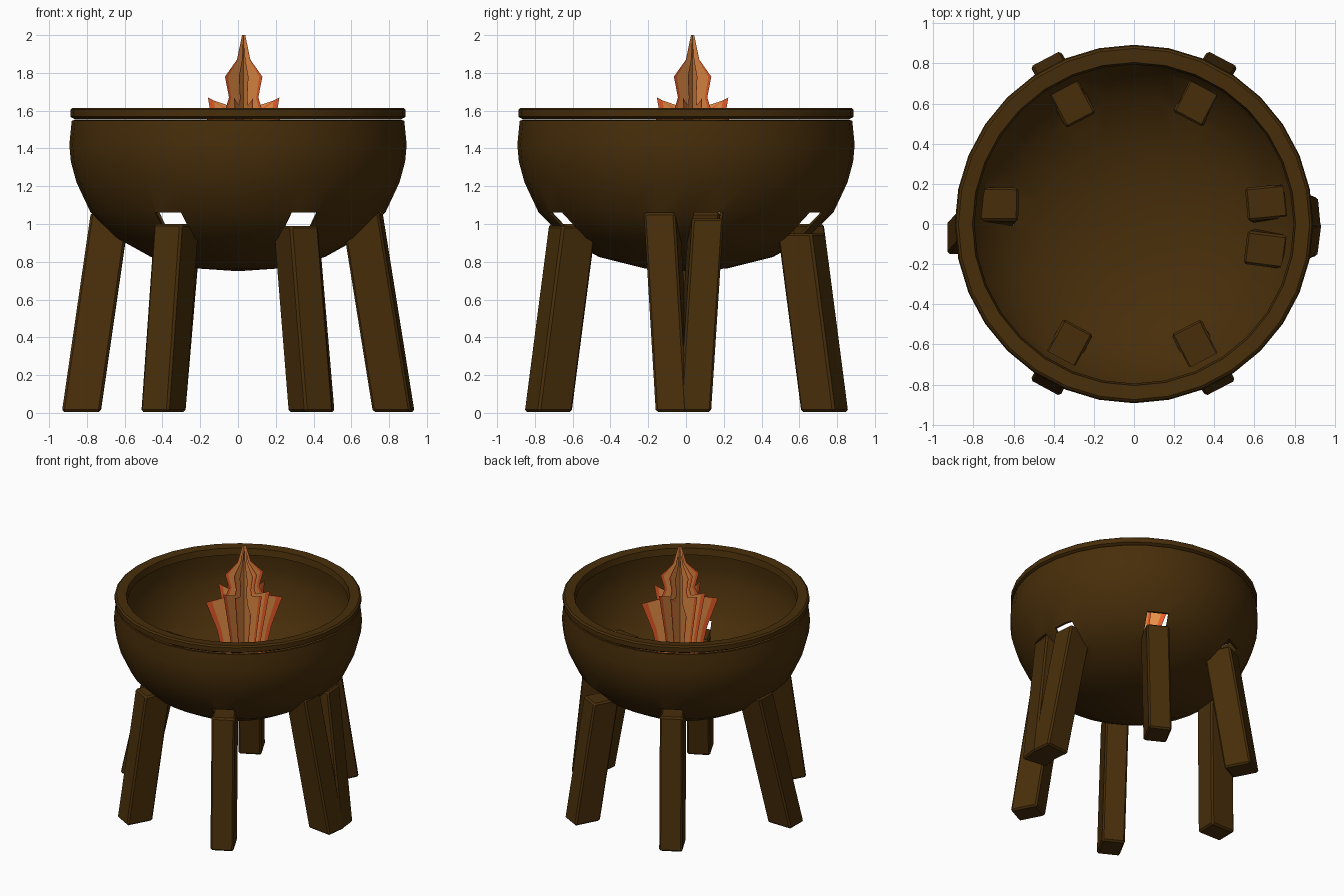
import bpy, bmesh, math
from mathutils import Vector

cube = bpy.data.objects.get("Cube")
if cube:
    bpy.data.objects.remove(cube)


def material(name, color):
    mat = bpy.data.materials.new(name)
    mat.use_nodes = True
    mat.diffuse_color = (*color, 1)
    bsdf = mat.node_tree.nodes["Principled BSDF"]
    bsdf.inputs["Base Color"].default_value = (*color, 1)
    bsdf.inputs["Roughness"].default_value = 0.8
    return mat


brown = material("dark_brown", (0.064, 0.027, 0.003))
amber = material("flame_amber", (0.78, 0.27, 0.06))
red = material("flame_red", (0.9, 0.12, 0.025))


def finish(name, bm, *mats):
    mesh = bpy.data.meshes.new(name)
    bm.to_mesh(mesh)
    bm.free()
    obj = bpy.data.objects.new(name, mesh)
    bpy.context.collection.objects.link(obj)
    for mat in mats:
        mesh.materials.append(mat)
    return obj


def revolve(name, profile, closed, steps=32):
    """Spin a (radius, height) profile around the z axis."""
    bm = bmesh.new()
    verts = [bm.verts.new((r, 0, z)) for r, z in profile]
    pairs = list(zip(verts, verts[1:]))
    if closed:
        pairs.append((verts[-1], verts[0]))
    edges = [bm.edges.new(p) for p in pairs]
    bmesh.ops.spin(bm, geom=verts + edges, cent=(0, 0, 0), axis=(0, 0, 1),
                   angle=math.tau, steps=steps)
    bmesh.ops.remove_doubles(bm, verts=bm.verts, dist=0.0005)
    bmesh.ops.recalc_face_normals(bm, faces=bm.faces)
    return finish(name, bm, brown)


def post(name, foot, head, low, high, outward=0.0, width=0.168):
    """Slanted square post following the line from foot to head."""
    foot, head = Vector(foot), Vector(head)
    radial = (foot + head).normalized()
    side = Vector((-radial.y, radial.x))
    outer, inner = 0.102 + outward, -0.102
    bm = bmesh.new()
    rings = []
    for z in (low, high):
        c = foot.lerp(head, z)
        corners = [(outer, 1), (inner, 1), (inner, -1), (outer, -1)]
        rings.append([bm.verts.new((*(c + radial * a + side * b * width / 2), z))
                      for a, b in corners])
    bm.faces.new(rings[0])
    bm.faces.new(rings[1])
    for i in range(4):
        j = (i + 1) % 4
        bm.faces.new((rings[0][i], rings[0][j], rings[1][j], rings[1][i]))
    bmesh.ops.recalc_face_normals(bm, faces=bm.faces)
    return finish(name, bm, brown)


# Thin-walled bowl
outer_wall = [(0, .75), (.22, .765), (.46, .825), (.64, .925), (.78, 1.06),
              (.855, 1.22), (.885, 1.33), (.893, 1.42), (.88, 1.548)]
inner_wall = [(max(r - .012, 0), z + .016 * (1 - r)) for r, z in outer_wall]
bowl = revolve("bowl", outer_wall + inner_wall[::-1], closed=False)

# Raised lip sitting on the bowl
rim = revolve("rim", [(.86, 1.552), (.888, 1.568), (.888, 1.605), (.875, 1.615),
                      (.805, 1.61), (.795, 1.56), (.83, 1.552)], closed=True)

# Legs: (foot xy, head xy, top height), with openings in the bowl above each head
legs = {
    "front_right_leg": ((-.395, -.73), (-.325, -.6), 1.0),
    "front_left_leg": ((.385, -.73), (.305, -.6), .99),
    "back_right_leg": ((-.395, .735), (-.31, .605), 1.0),
    "back_left_leg": ((.395, .735), (.31, .605), .95),
    "right_leg": ((-.83, -.07), (-.685, .09), 1.06),
    "left_leg_a": ((.825, -.065), (.665, -.125), 1.06),
    "left_leg_b": ((.825, .04), (.665, .105), 1.03),
}
for name, (foot, head, top) in legs.items():
    cutter = post("leg_opening", foot, head, 0.72, 1.06, outward=0.06, width=0.155)
    cut = bowl.modifiers.new("opening", 'BOOLEAN')
    cut.operation = 'DIFFERENCE'
    cut.solver = 'EXACT'
    cut.object = cutter
    bpy.context.view_layer.objects.active = bowl
    bpy.ops.object.modifier_apply(modifier=cut.name)
    bpy.data.objects.remove(cutter)

    leg = post(name, foot, head, 0.005, top)
    bevel = leg.modifiers.new("worn_edges", 'BEVEL')
    bevel.width = 0.012
    bevel.segments = 1

# Fire: upright blades around one spine, amber inside with a red border
outline = [(.15, 1.12), (.2, 1.35), (.28, 1.57), (.14, 1.6), (.11, 1.67),
           (.14, 1.78), (.05, 1.87), (.012, 2.0)]
bm = bmesh.new()
blades = 12
for k in range(blades):
    a = math.tau * (k + 0.5) / blades
    scale = 0.6 + 0.4 * math.sin(2 * a) ** 2
    # Narrow blades carry taller side tongues than the wide diagonal ones
    lift = 0 if k % 3 == 1 else 0.1
    rows = []
    for w, z in outline:
        row = []
        for f in (0, 0.84, 1):
            d = w * scale * f
            tongue = lift * f if w > 0.25 else 0
            row.append(bm.verts.new((.03 + d * math.cos(a), .035 + d * math.sin(a),
                                     z + tongue)))
        rows.append(row)
    for lower, upper in zip(rows, rows[1:]):
        for i in range(2):
            face = bm.faces.new((lower[i], lower[i + 1], upper[i + 1], upper[i]))
            face.material_index = i
finish("fire", bm, amber, red)

# Soft facets on the bowl and rim
for obj in (bowl, rim):
    bpy.ops.object.select_all(action='DESELECT')
    obj.select_set(True)
    bpy.context.view_layer.objects.active = obj
    bpy.ops.object.shade_smooth_by_angle(angle=math.radians(25))
